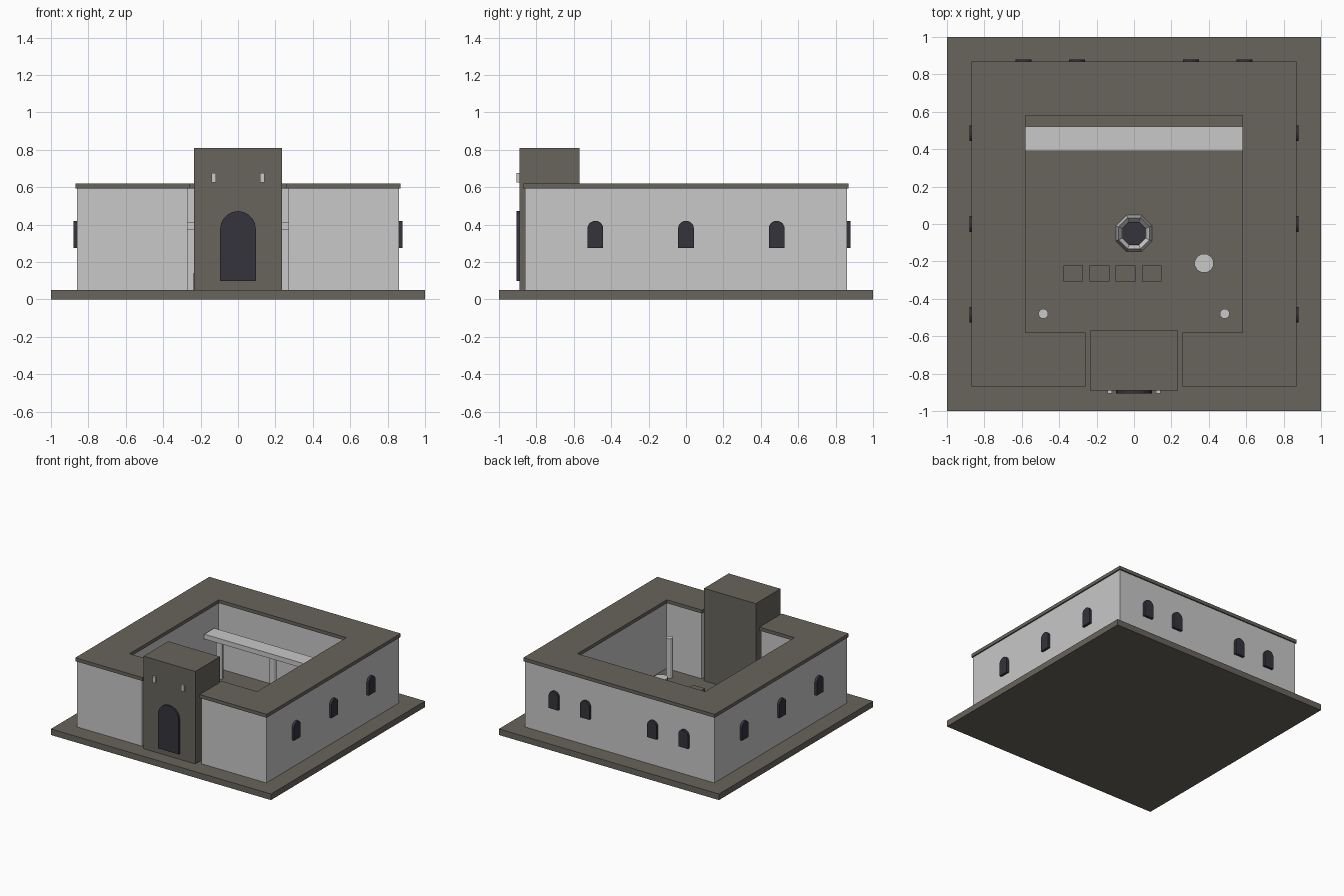
import bpy, bmesh, math
from mathutils import Matrix, Vector

if "Cube" in bpy.data.objects:
    bpy.data.objects.remove(bpy.data.objects["Cube"])


def material(name, rgb):
    m = bpy.data.materials.new(name)
    m.use_nodes = True
    col = (*rgb, 1)
    m.diffuse_color = col
    m.node_tree.nodes["Principled BSDF"].inputs["Base Color"].default_value = col
    return m


STONE = material("dark_stone", (0.138, 0.128, 0.107))
PLASTER = material("pale_plaster", (0.58, 0.58, 0.58))
DARK = material("dark_opening", (0.036, 0.033, 0.044))


def finish(name, bm, mat):
    bmesh.ops.recalc_face_normals(bm, faces=bm.faces)
    me = bpy.data.meshes.new(name)
    bm.to_mesh(me)
    bm.free()
    me.materials.append(mat)
    ob = bpy.data.objects.new(name, me)
    bpy.context.collection.objects.link(ob)
    return ob


def prism(name, outline, depth, mat, matrix=Matrix()):
    """Extrude a flat outline along local z, then place it."""
    bm = bmesh.new()
    face = bm.faces.new([bm.verts.new((x, y, 0)) for x, y in outline])
    ext = bmesh.ops.extrude_face_region(bm, geom=[face])
    top = [v for v in ext["geom"] if isinstance(v, bmesh.types.BMVert)]
    bmesh.ops.translate(bm, verts=top, vec=(0, 0, depth))
    bmesh.ops.transform(bm, matrix=matrix, verts=bm.verts)
    return finish(name, bm, mat)


def box(name, x0, x1, y0, y1, z0, z1, mat):
    return prism(name, [(x0, y0), (x1, y0), (x1, y1), (x0, y1)], z1 - z0, mat,
                 Matrix.Translation((0, 0, z0)))


def column(name, x, y, z0, z1, r, mat, sides=12):
    pts = [(r * math.cos(a), r * math.sin(a))
           for a in (math.tau * (i + 0.5) / sides for i in range(sides))]
    return prism(name, pts, z1 - z0, mat, Matrix.Translation((x, y, z0)))


def courtyard_ring(name, outer, inner, gap, z0, z1, mat):
    """Square ring, open in the middle of the front."""
    half = [(gap, -inner), (gap, -outer), (outer, -outer), (outer, outer)]
    court = [(-inner, inner), (inner, inner), (inner, -inner)]
    left = [(-x, y) for x, y in reversed(half)]
    pts = half + left + [(-inner, -inner)] + court
    return prism(name, pts, z1 - z0, mat, Matrix.Translation((0, 0, z0)))


def arch(name, center, angle, width, height, depth, mat):
    """Round-topped panel; angle 0 faces the front, turning about z."""
    r = width / 2
    pts = [(-r, 0), (r, 0)]
    pts += [(r * math.cos(math.pi * i / 10), height - r + r * math.sin(math.pi * i / 10))
            for i in range(11)]
    place = (Matrix.Translation(center) @ Matrix.Rotation(angle, 4, 'Z')
             @ Matrix.Rotation(math.pi / 2, 4, 'X'))
    return prism(name, pts, depth, mat, place)


# Ground slab, walls and flat roof
FLOOR = 0.05
box("ground_slab", -1, 1, -1, 1, 0, FLOOR, STONE)
courtyard_ring("walls", 0.86, 0.59, 0.27, FLOOR, 0.592, PLASTER)
courtyard_ring("roof", 0.87, 0.58, 0.26, 0.592, 0.62, STONE)

# Gatehouse with door and slit windows
box("gatehouse", -0.235, 0.235, -0.89, -0.57, FLOOR, 0.81, STONE)
arch("gate_door", (0, -0.885, 0.097), 0, 0.19, 0.375, 0.02, DARK)
for side, s in (("left", 1), ("right", -1)):
    x = 0.13 * s
    box("gate_slit_" + side, x - 0.013, x + 0.013, -0.907, -0.885, 0.625, 0.675, PLASTER)

# Arched windows on the sides and back
for side, s in (("left", 1), ("right", -1)):
    for i, y in enumerate((-0.485, 0, 0.485)):
        arch(f"{side}_window_{i + 1}", (s * 0.855, y, 0.275), s * math.pi / 2,
             0.085, 0.145, 0.025, DARK)
    for i, x in enumerate((0.305, 0.59)):
        arch(f"back_window_{side}_{i + 1}", (s * x, 0.855, 0.275), math.pi,
             0.085, 0.145, 0.025, DARK)

# Portico beam and courtyard posts
box("portico_beam", -0.58, 0.58, 0.39, 0.52, 0.37, 0.41, PLASTER)
for i, (x, y) in enumerate(((-0.485, 0.455), (0, 0.455), (0.485, 0.455),
                            (-0.485, -0.48), (0.485, -0.48))):
    column(f"post_{i + 1}", x, y, FLOOR, 0.375, 0.027, PLASTER)

# Eight-sided fountain: a tapering basin with an inset pool
bm = bmesh.new()
bmesh.ops.create_cone(bm, cap_ends=True, segments=8, radius1=0.105, radius2=0.09, depth=0.09,
                      matrix=Matrix.Translation((0, -0.05, FLOOR + 0.045))
                      @ Matrix.Rotation(math.pi / 8, 4, 'Z'))
rim = max(bm.faces, key=lambda f: f.calc_center_median().z)
bmesh.ops.inset_region(bm, faces=[rim], thickness=0.022)
bmesh.ops.translate(bm, verts=rim.verts, vec=(0, 0, -0.03))
basin = finish("fountain_basin", bm, PLASTER)
column("fountain_water", 0, -0.05, 0.1, 0.125, 0.067, DARK, 8)

# Round stand and row of low blocks
column("round_stand", 0.375, -0.21, FLOOR, 0.18, 0.052, PLASTER)
for i in range(4):
    x = -0.325 + 0.14 * i
    box(f"low_block_{i + 1}", x - 0.053, x + 0.053, -0.307, -0.222, FLOOR, 0.14, STONE)
